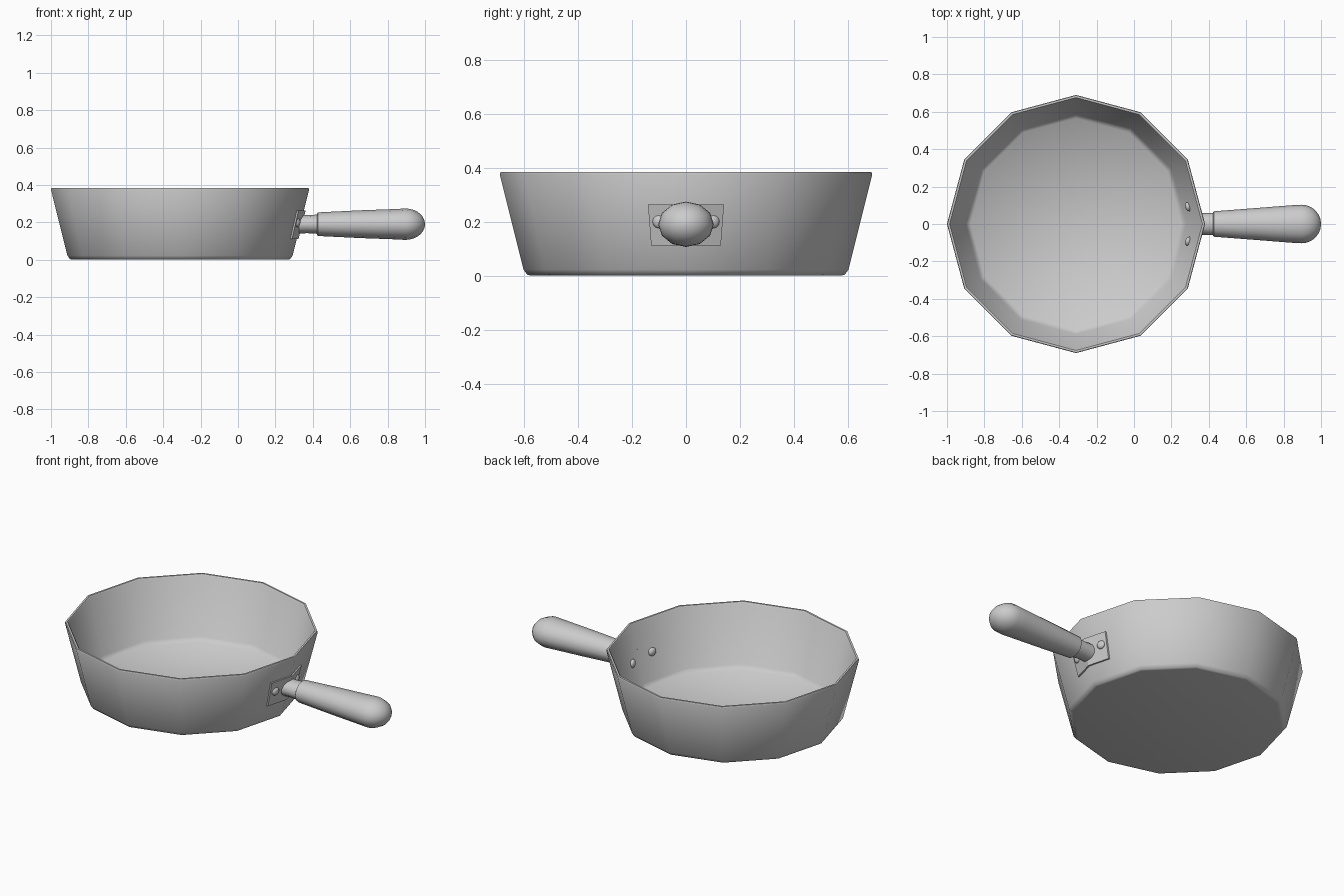
import bpy, bmesh, math
from mathutils import Vector, Matrix

if "Cube" in bpy.data.objects:
    bpy.data.objects.remove(bpy.data.objects["Cube"])

CX, HZ = -0.31, 0.19   # pan centre x, handle height
SEG = 12


def finish(bm, name, angle=50):
    bmesh.ops.recalc_face_normals(bm, faces=bm.faces)
    me = bpy.data.meshes.new(name)
    bm.to_mesh(me)
    bm.free()
    ob = bpy.data.objects.new(name, me)
    bpy.context.collection.objects.link(ob)
    bpy.ops.object.select_all(action='DESELECT')
    ob.select_set(True)
    bpy.context.view_layer.objects.active = ob
    bpy.ops.object.shade_smooth_by_angle(angle=math.radians(angle))
    return ob


def loft(name, rings, angle=50):
    """Skin a list of point rings and cap both ends."""
    bm = bmesh.new()
    vs = [[bm.verts.new(p) for p in r] for r in rings]
    n = len(vs[0])
    for a, b in zip(vs, vs[1:]):
        for i in range(n):
            j = (i + 1) % n
            bm.faces.new((a[i], a[j], b[j], b[i]))
    bm.faces.new(vs[0])
    bm.faces.new(vs[-1])
    return finish(bm, name, angle)


def circle():
    return [(math.cos(2 * math.pi * i / SEG), math.sin(2 * math.pi * i / SEG))
            for i in range(SEG)]


def wall(z):
    """Outer corner radius of the pan at height z."""
    return 0.602 + 0.088 * (z - 0.02) / 0.355


# Pan body: underside, outer wall, rim, inner wall, floor
profile = [(0.575, 0.005), (0.588, 0.008), (0.602, 0.022), (0.69, 0.375),
           (0.687, 0.384), (0.676, 0.384), (0.67, 0.375),
           (0.589, 0.048), (0.565, 0.025)]
profile = [(r, max(0, z - (0.005 if z < 0.01 else 0))) for r, z in profile]
loft("pan_body", [[(CX + r * c, r * s, z) for c, s in circle()]
                  for r, z in profile])


# Handle parts: oval rings along x (x, half width, half height)
def oval_part(name, stations):
    return loft(name, [[(x, w * c, HZ + h * s) for c, s in circle()]
                       for x, w, h in stations])


oval_part("handle_ferrule", [(0.325, 0.058, 0.050), (0.37, 0.058, 0.048),
                             (0.435, 0.060, 0.052)])
grip = [(0.423, 0.062, 0.056), (0.427, 0.068, 0.063), (0.65, 0.085, 0.074),
        (0.84, 0.1, 0.081)]
for i in range(8):
    t = math.radians(i * 12.2)
    grip.append((0.895 + 0.105 * math.sin(t), 0.103 * math.cos(t),
                 0.084 * math.cos(t)))
oval_part("handle_grip", grip)

# Mounting plate folded around the pan corner
rings = []
for y in (-1, 0, 1):
    ring = []
    for z, half, off in ((0.112, 0.129, -0.006), (0.112, 0.129, 0.009),
                         (0.264, 0.141, 0.009), (0.264, 0.141, -0.006)):
        x = CX + wall(z) + off - abs(y) * half * math.tan(math.radians(15))
        ring.append((x, y * half, z))
    rings.append(ring)
loft("mounting_plate", rings, 10)

# Rivets: domes on both sides of the wall, along each facet normal
for side, label in ((1, "back"), (-1, "front")):
    n = Vector((math.cos(math.radians(15)), side * math.sin(math.radians(15)), 0))
    outer = Vector((CX + wall(0.2) - 0.1 * math.tan(math.radians(15)) + 0.008,
                    side * 0.1, 0.2))
    for place, pos in (("outer", outer), ("inner", outer - n * 0.03)):
        bm = bmesh.new()
        bmesh.ops.create_uvsphere(bm, u_segments=12, v_segments=8, radius=0.025)
        bm.transform(Matrix.Translation(pos)
                     @ n.to_track_quat('Z', 'Y').to_matrix().to_4x4()
                     @ Matrix.Diagonal((1, 1, 0.6, 1)))
        finish(bm, f"rivet_{label}_{place}")
